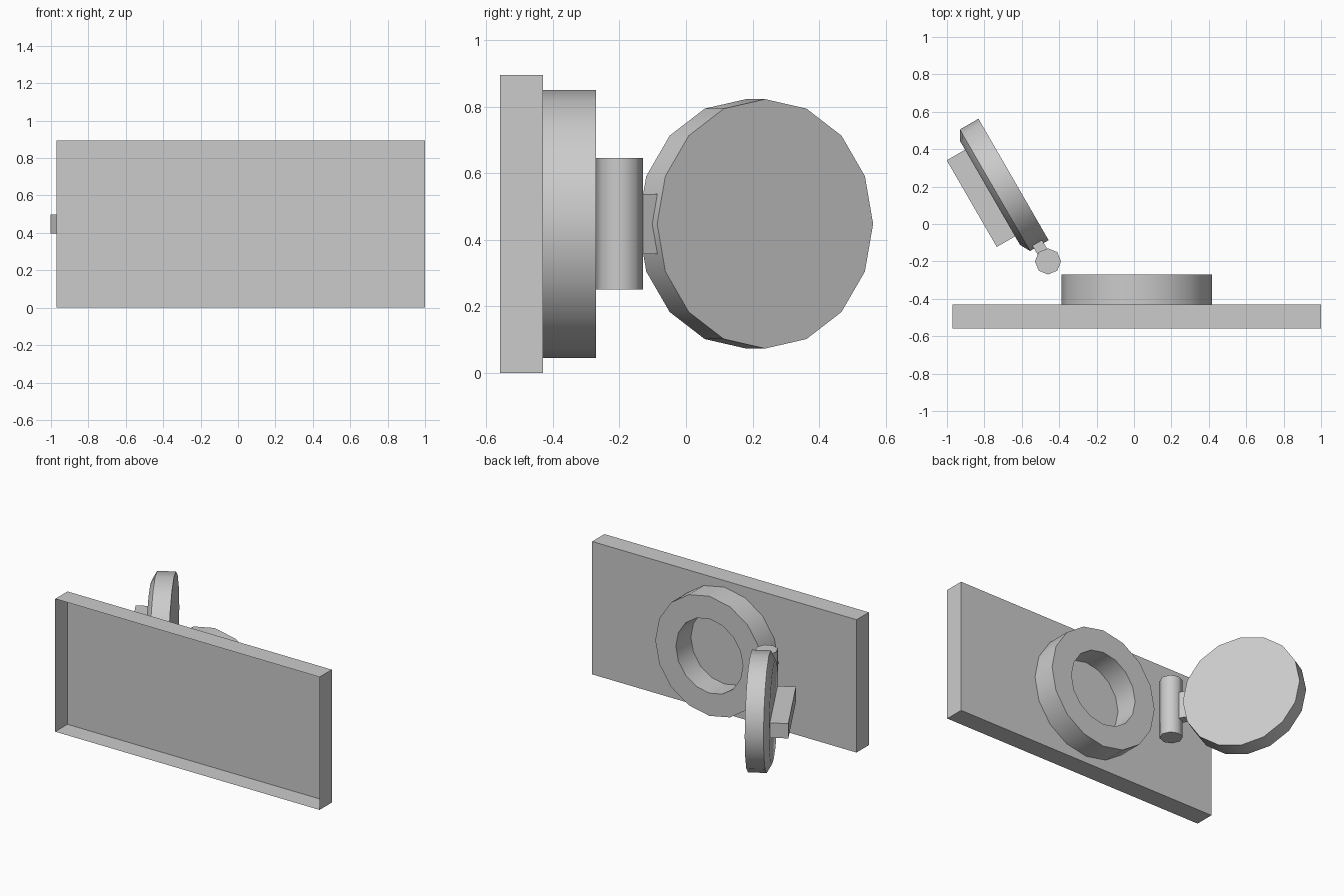
import bpy, bmesh, math
from mathutils import Matrix, Vector

cube = bpy.data.objects.get("Cube")
if cube:
    bpy.data.objects.remove(cube, do_unlink=True)

# One plain grey for every part
grey = bpy.data.materials.new("plain_grey")
grey.use_nodes = True
grey.diffuse_color = (0.6, 0.6, 0.6, 1)
grey.node_tree.nodes["Principled BSDF"].inputs["Base Color"].default_value = (0.6, 0.6, 0.6, 1)

UP = Vector((0, 0, 1))


def frame(origin, x_axis, z_axis):
    """Placement with the given local x and z axes."""
    x, z = Vector(x_axis), Vector(z_axis)
    m = Matrix((x, z.cross(x), z)).transposed().to_4x4()
    m.translation = Vector(origin)
    return m


def finish(name, bm, placement, smooth=False):
    bm.transform(placement)
    bmesh.ops.recalc_face_normals(bm, faces=bm.faces)
    mesh = bpy.data.meshes.new(name)
    bm.to_mesh(mesh)
    bm.free()
    mesh.materials.append(grey)
    obj = bpy.data.objects.new(name, mesh)
    bpy.context.collection.objects.link(obj)
    if smooth:
        bpy.ops.object.select_all(action='DESELECT')
        obj.select_set(True)
        bpy.context.view_layer.objects.active = obj
        bpy.ops.object.shade_smooth_by_angle(angle=math.radians(50))
    return obj


def lathe(name, profile, sides, placement, caps=True):
    """Revolve (radius, height) points about local z."""
    bm = bmesh.new()
    rings = []
    for r, h in profile:
        angles = [math.tau * i / sides for i in range(sides)]
        rings.append([bm.verts.new((r * math.cos(a), r * math.sin(a), h)) for a in angles])
    for low, high in zip(rings, rings[1:]):
        for i in range(sides):
            j = (i + 1) % sides
            bm.faces.new((low[i], low[j], high[j], high[i]))
    if caps:
        bm.faces.new(rings[0])
        bm.faces.new(rings[-1])
    return finish(name, bm, placement, smooth=True)


def box(name, size, placement, open_front=False):
    bm = bmesh.new()
    bmesh.ops.create_cube(bm, size=1)
    bm.transform(Matrix.Diagonal((*size, 1)))
    if open_front:
        front = [f for f in bm.faces if f.normal.y < -0.9]
        bmesh.ops.delete(bm, geom=front, context='FACES_ONLY')
    return finish(name, bm, placement)


# Wall panel: thin shell, open at the front
box("wall_panel", (1.97, 0.13, 0.895), Matrix.Translation((0.015, -0.495, 0.4475)), open_front=True)

# Port collar on the back of the panel
lathe("port_collar", [(0.403, 0), (0.403, 0.16), (0.25, 0.16), (0.25, 0)], 16,
      frame((0.015, -0.43, 0.448), (1, 0, 0), (0, 1, 0)), caps=False)

# Hinge pin
pin = Vector((-0.46, -0.2, 0.448))
lathe("hinge_pin", [(0.07, -0.198), (0.07, 0.198)], 8, Matrix.Translation(pin))

# Door swung open about the pin
swing = math.radians(30)
normal = Vector((math.cos(swing), math.sin(swing), 0))
along = UP.cross(normal)
door_center = Vector((-0.644, 0.238, 0.448))
lathe("door", [(0.375, 0), (0.375, 0.115), (0.32, 0.145)], 16,
      frame(door_center, along, -normal))

# Handle bar on the outer side of the door
box("door_handle", (0.535, 0.1, 0.115), frame(door_center - normal * 0.2005, along, -normal))

# Tab joining the door rim to the pin
box("hinge_tab", (0.12, 0.18, 0.06), frame(pin + along * 0.06, along, -normal))
